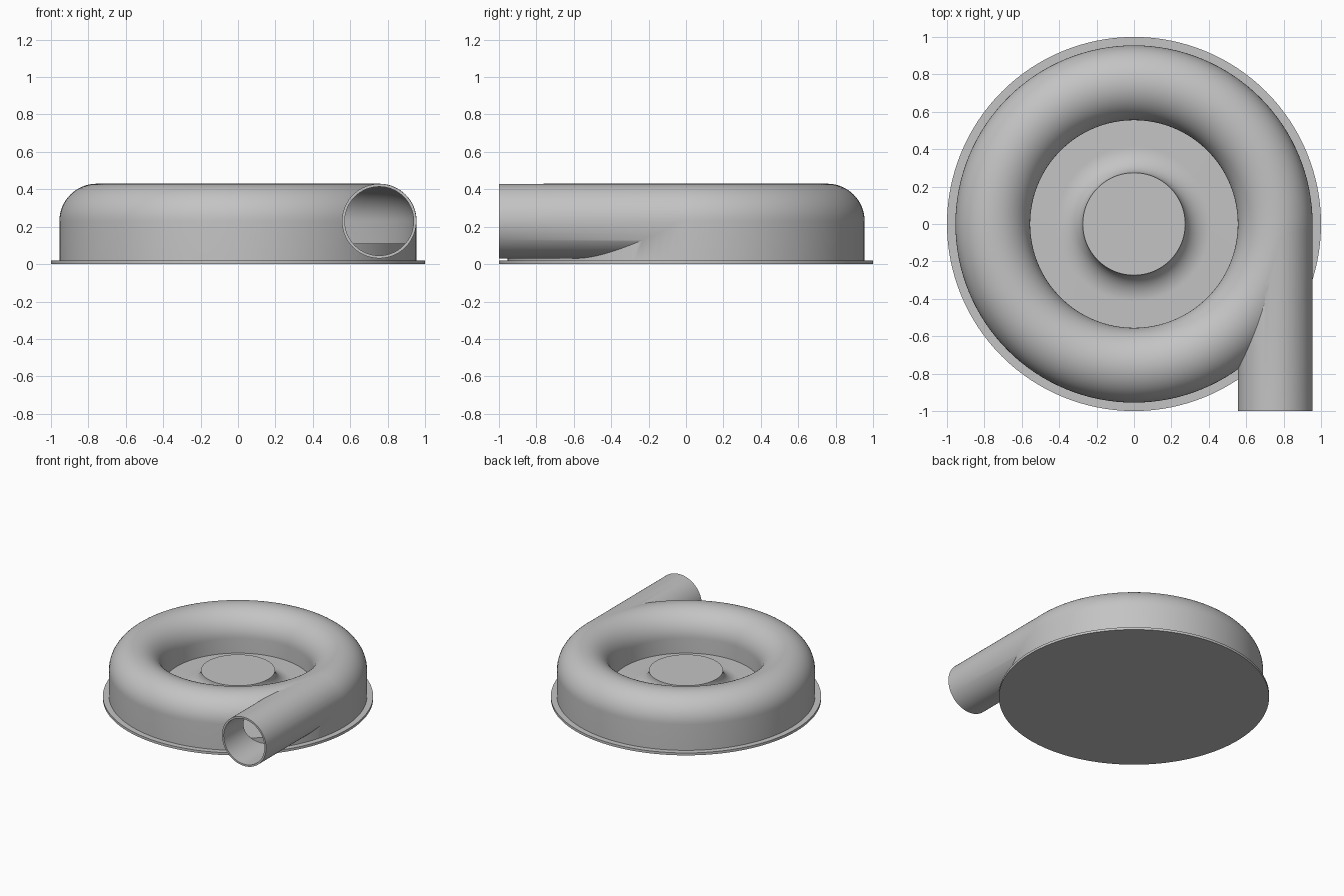
import bpy, bmesh, math
from mathutils import Matrix, Vector

if "Cube" in bpy.data.objects:
    bpy.data.objects.remove(bpy.data.objects["Cube"], do_unlink=True)

metal = bpy.data.materials.new("plain_grey")
metal.use_nodes = True
grey = (0.55, 0.55, 0.55, 1)
metal.diffuse_color = grey
metal.node_tree.nodes["Principled BSDF"].inputs["Base Color"].default_value = grey

SEGMENTS = 128
TUBE_R, TUBE_Z = 0.755, 0.23     # centre of the scroll's round section
BASE_Z, FLOOR_Z = 0.02, 0.11


def make_object(name, bm):
    bmesh.ops.recalc_face_normals(bm, faces=bm.faces)
    mesh = bpy.data.meshes.new(name)
    bm.to_mesh(mesh)
    bm.free()
    mesh.materials.append(metal)
    obj = bpy.data.objects.new(name, mesh)
    bpy.context.collection.objects.link(obj)
    return obj


def revolve(name, profile, closed=False):
    """Spin an (r, z) profile about z; open profiles start and end in flat caps."""
    bm = bmesh.new()
    rings = []
    for r, z in profile:
        rings.append([bm.verts.new((r * math.cos(a), r * math.sin(a), z))
                      for a in (math.tau * i / SEGMENTS for i in range(SEGMENTS))])
    pairs = list(zip(rings, rings[1:]))
    if closed:
        pairs.append((rings[-1], rings[0]))
    else:
        bm.faces.new(rings[0])
        bm.faces.new(rings[-1])
    for a, b in pairs:
        for i in range(SEGMENTS):
            j = (i + 1) % SEGMENTS
            bm.faces.new((a[i], a[j], b[j], b[i]))
    return make_object(name, bm)


def scroll_profile(radius, bottom):
    """Upright walls joined by a half circle over the top."""
    arc = [(TUBE_R + radius * math.cos(math.pi * i / 32),
            TUBE_Z + radius * math.sin(math.pi * i / 32)) for i in range(33)]
    return [(TUBE_R + radius, bottom)] + arc + [(TUBE_R - radius, bottom)]


def pipe(name, radius, y0, y1):
    bm = bmesh.new()
    place = Matrix.Translation(Vector((TUBE_R, (y0 + y1) / 2, TUBE_Z)))
    bmesh.ops.create_cone(bm, cap_ends=True, segments=96, radius1=radius, radius2=radius,
                          depth=y1 - y0, matrix=place @ Matrix.Rotation(math.pi / 2, 4, "X"))
    return make_object(name, bm)


def combine(target, tool, operation):
    mod = target.modifiers.new(operation.lower(), "BOOLEAN")
    mod.operation, mod.object, mod.solver = operation, tool, "EXACT"
    bpy.context.view_layer.objects.active = target
    bpy.ops.object.modifier_apply(modifier=mod.name)
    bpy.data.objects.remove(tool, do_unlink=True)


def smooth(obj):
    bpy.ops.object.select_all(action="DESELECT")
    obj.select_set(True)
    bpy.context.view_layer.objects.active = obj
    bpy.ops.object.shade_smooth_by_angle(angle=math.radians(35))


# Mounting flange
flange = revolve("base_flange", [(1, 0), (1, BASE_Z)])

# Hollow scroll casing with its tangential outlet pipe
casing = revolve("scroll_casing", scroll_profile(0.2, BASE_Z), closed=True)
combine(casing, pipe("outlet_pipe", 0.199, -1, 0.01), "UNION")
combine(casing, revolve("cavity", scroll_profile(0.185, -0.05), closed=True), "DIFFERENCE")
combine(casing, pipe("outlet_bore", 0.184, -1.1, 0.01), "DIFFERENCE")

# Raised floor flaring up into the central hub
hub_r, flare = 0.274, 0.14
curve = [(hub_r + flare * (1 - math.cos(a)), TUBE_Z - (TUBE_Z - FLOOR_Z) * math.sin(a))
         for a in (math.pi / 2 * i / 16 for i in range(17))]
hub = revolve("floor_and_hub", curve + [(0.938, FLOOR_Z), (0.938, BASE_Z)])

for part in (flange, casing, hub):
    smooth(part)
